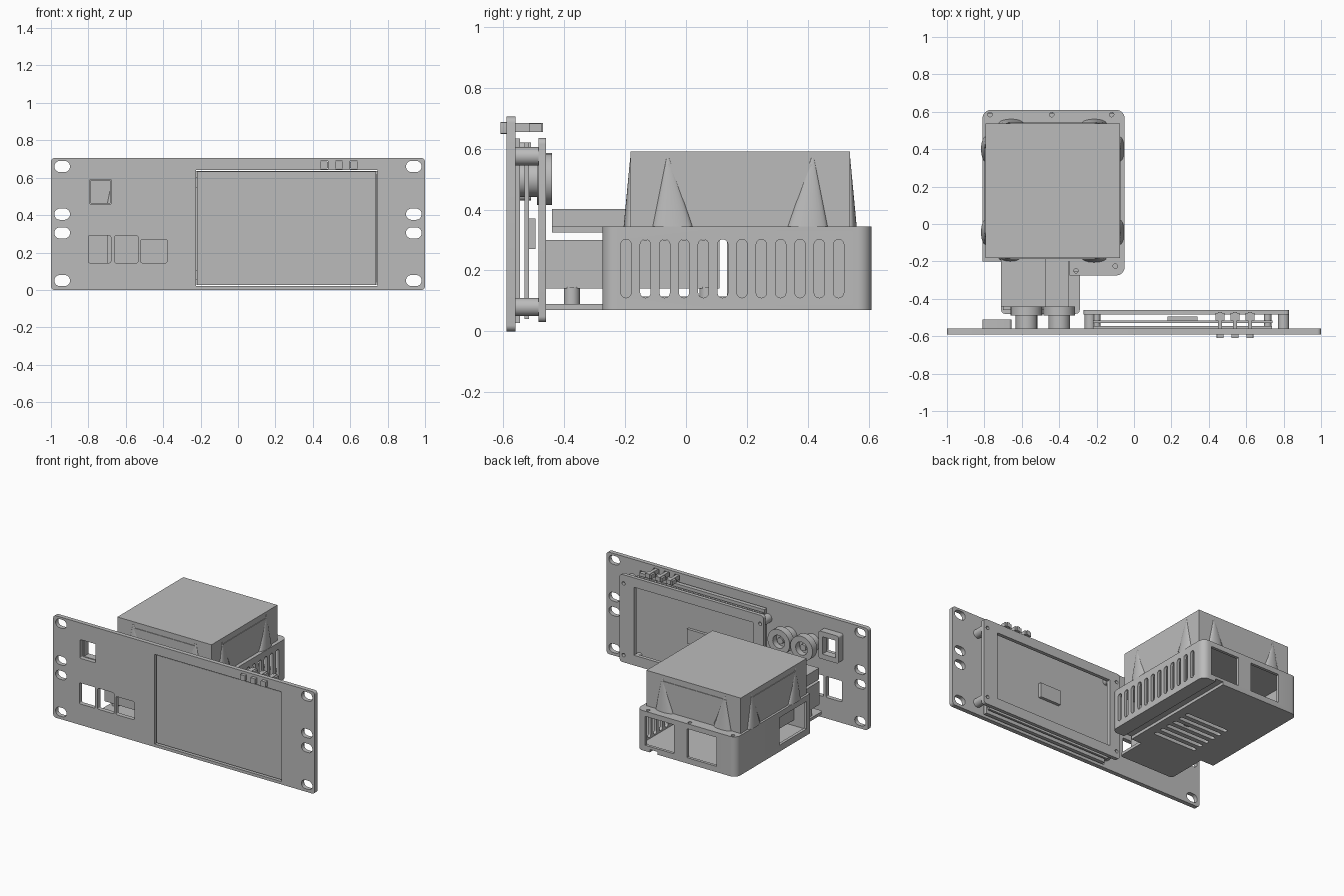
import bpy, bmesh, math
from mathutils import Matrix, Vector

if "Cube" in bpy.data.objects:
    bpy.data.objects.remove(bpy.data.objects["Cube"])

grey = bpy.data.materials.new("plain grey")
grey.use_nodes = True
grey.diffuse_color = (0.5, 0.5, 0.5, 1)
grey.node_tree.nodes["Principled BSDF"].inputs["Base Color"].default_value = (0.5, 0.5, 0.5, 1)


def finish(name, bm, smooth=False):
    bmesh.ops.recalc_face_normals(bm, faces=bm.faces)
    mesh = bpy.data.meshes.new(name)
    bm.to_mesh(mesh)
    bm.free()
    mesh.materials.append(grey)
    ob = bpy.data.objects.new(name, mesh)
    bpy.context.collection.objects.link(ob)
    if smooth:
        shade(ob)
    return ob


def shade(ob):
    bpy.ops.object.select_all(action='DESELECT')
    ob.select_set(True)
    bpy.context.view_layer.objects.active = ob
    bpy.ops.object.shade_smooth_by_angle(angle=math.radians(30))


def extrude(name, points, axis, w0, w1, smooth=False):
    """Extrude a 2D outline along an axis from w0 to w1."""
    place = {'x': lambda u, v, w: (w, u, v),
             'y': lambda u, v, w: (u, w, v),
             'z': lambda u, v, w: (u, v, w)}[axis]
    bm = bmesh.new()
    a = [bm.verts.new(place(u, v, w0)) for u, v in points]
    b = [bm.verts.new(place(u, v, w1)) for u, v in points]
    bm.faces.new(a)
    bm.faces.new(b)
    n = len(points)
    for i in range(n):
        j = (i + 1) % n
        bm.faces.new((a[i], a[j], b[j], b[i]))
    return finish(name, bm, smooth)


def slab(name, axis, u, v, w, r=0.0, steps=6):
    """Rounded rectangle prism; u, v, w are (low, high) ranges."""
    if r == 0:
        pts = [(u[0], v[0]), (u[1], v[0]), (u[1], v[1]), (u[0], v[1])]
    else:
        r = min(r, (u[1] - u[0]) / 2 - 1e-4, (v[1] - v[0]) / 2 - 1e-4)
        corners = [(u[1] - r, v[1] - r), (u[0] + r, v[1] - r),
                   (u[0] + r, v[0] + r), (u[1] - r, v[0] + r)]
        pts = []
        for q, (cu, cv) in enumerate(corners):
            for k in range(steps + 1):
                t = (q + k / steps) * math.pi / 2
                pts.append((cu + r * math.cos(t), cv + r * math.sin(t)))
    return extrude(name, pts, axis, w[0], w[1], r > 0)


def box(name, x, y, z):
    return slab(name, 'z', x, y, z)


def rod(name, axis, cu, cv, r, w):
    pts = [(cu + r * math.cos(i * math.tau / 24), cv + r * math.sin(i * math.tau / 24))
           for i in range(24)]
    return extrude(name, pts, axis, w[0], w[1], True)


def cut(target, cutters):
    bpy.context.view_layer.objects.active = target
    for c in cutters:
        c.hide_render = True
        m = target.modifiers.new("cut", 'BOOLEAN')
        m.operation = 'DIFFERENCE'
        m.solver = 'EXACT'
        m.object = c
        bpy.ops.object.modifier_apply(modifier=m.name)
    for c in cutters:
        bpy.data.objects.remove(c)
    shade(target)


# Front panel with mounting slots, port openings and screen window
panel = slab("front_panel", 'y', (-1, 1), (0, 0.705), (-0.59, -0.56), 0.02)
through = (-0.7, -0.45)
holes = [slab("slot", 'y', (x - 0.042, x + 0.042), (z - 0.03, z + 0.03), through, 0.03)
         for x in (-0.94, 0.94) for z in (0.05, 0.305, 0.405, 0.66)]
for u, v in (((-0.795, -0.675), (0.46, 0.59)), ((-0.8, -0.68), (0.145, 0.29)),
             ((-0.66, -0.535), (0.145, 0.29)), ((-0.52, -0.38), (0.145, 0.27))):
    holes.append(slab("port", 'y', u, v, through, 0.008))
holes.append(slab("screen_window", 'y', (-0.225, 0.745), (0.02, 0.64), through))
holes += [slab("button_hole", 'y', (x - 0.02, x + 0.02), (0.647, 0.688), through)
          for x in (0.46, 0.54, 0.62)]
cut(panel, holes)

# Jack holder behind the upper opening
holder = slab("jack_holder", 'y', (-0.81, -0.655), (0.43, 0.62), (-0.56, -0.51), 0.015)
cut(holder, [slab("jack_hole", 'y', (-0.785, -0.685), (0.465, 0.585), through)])

# Push buttons
for i, x in enumerate((0.46, 0.54, 0.62)):
    slab("button_cap_%d" % i, 'y', (x - 0.019, x + 0.019), (0.649, 0.687), (-0.61, -0.585), 0.004)
    box("button_stem_%d" % i, (x - 0.011, x + 0.011), (-0.585, -0.47), (0.655, 0.685))
    box("button_guide_%d" % i, (x - 0.025, x + 0.025), (-0.515, -0.475), (0.655, 0.682))

# Screen, driver board and rear frame
box("screen", (-0.218, 0.738), (-0.58, -0.545), (0.027, 0.633))
box("screen_board", (-0.22, 0.74), (-0.53, -0.515), (0.04, 0.62))
box("board_chip", (0.18, 0.34), (-0.515, -0.495), (0.27, 0.37))
frame = slab("screen_frame", 'y', (-0.27, 0.83), (0.03, 0.635), (-0.485, -0.46), 0.02)
rim = [slab("frame_window", 'y', (-0.19, 0.72), (0.1, 0.57), through)]
rim += [rod("frame_hole", 'y', x, z, 0.012, through) for x in (-0.245, 0.8) for z in (0.08, 0.575)]
cut(frame, rim)
for x in (-0.235, 0.8):
    for z in (0.08, 0.575):
        rod("frame_standoff", 'y', x, z, 0.03, (-0.56, -0.485))
for x in (-0.2, 0.715):
    for z in (0.08, 0.58):
        rod("board_spacer", 'y', x, z, 0.02, (-0.545, -0.485))

# Round sockets on the back of the panel
for x in (-0.575, -0.4):
    rod("socket_stem", 'y', x, 0.5, 0.058, (-0.56, -0.485))
    ring = rod("socket_ring", 'y', x, 0.5, 0.085, (-0.49, -0.44))
    cut(ring, [rod("socket_bore", 'y', x, 0.5, 0.045, (-0.48, -0.4))])
    rod("socket_pin", 'y', x, 0.5, 0.022, (-0.48, -0.455))

# Vented case
case = slab("vented_case", 'z', (-0.81, -0.05), (-0.275, 0.61), (0.07, 0.345), 0.045)
cutters = [box("front_notch", (-0.95, -0.345), (-0.4, -0.2), (0, 0.5)),
           box("cavity", (-0.79, -0.07), (-0.18, 0.59), (0.1, 0.325)),
           box("front_cavity", (-0.325, -0.07), (-0.25, -0.17), (0.1, 0.325)),
           box("side_window", (-0.9, -0.75), (-0.16, 0.135), (0.115, 0.305)),
           box("cable_groove", (-0.21, -0.15), (-0.4, 0.7), (0, 0.09))]
cutters += [slab("wall_vent", 'x', (y - 0.017, y + 0.017), (0.11, 0.302), (-0.12, 0.05), 0.017)
            for y in [-0.197 + 0.0635 * i for i in range(12)]]
cutters += [slab("floor_vent", 'z', (-0.6, -0.27), (y - 0.014, y + 0.014), (0, 0.13), 0.014)
            for y in [-0.12 + 0.06 * i for i in range(6)]]
cutters += [box("back_window", x, (0.55, 0.7), (0.11, 0.31))
            for x in ((-0.66, -0.435), (-0.335, -0.115))]
cutters += [rod("screw_hole", 'z', x, y, 0.012, (0.3, 0.4))
            for x, y in ((-0.77, 0.585), (-0.44, 0.585), (-0.12, 0.585), (-0.1, -0.225), (-0.31, -0.25))]
cut(case, cutters)

# Tray, ports and cover between case and panel
slab("tray_floor", 'z', (-0.71, -0.29), (-0.48, -0.19), (0.07, 0.09), 0.02)
box("port_block", (-0.7, -0.36), (-0.46, 0.11), (0.14, 0.3))
box("tray_cover", (-0.71, -0.35), (-0.44, -0.19), (0.325, 0.345))
box("cover_block", (-0.71, -0.47), (-0.44, -0.18), (0.345, 0.402))
for x in (-0.67, -0.38):
    for y in (-0.375, 0.07):
        rod("board_standoff", 'z', x, y, 0.026, (0.085, 0.145))

# Upper housing with tapered buttresses on each side
cx, cy, half = -0.435, 0.178, 0.36
box("upper_housing", (cx - half, cx + half), (cy - half, cy + half), (0.345, 0.59))
for i in range(4):
    turn = Matrix.Translation((cx, cy, 0)) @ Matrix.Rotation(i * math.pi / 2, 4, 'Z')
    plate = extrude("side_plate", [(-0.157, 0.36), (0.157, 0.36), (0.238, 0.55), (-0.238, 0.55)],
                    'x', half - 0.01, half + 0.004)
    plate.data.transform(turn)
    for s in (-1, 1):
        bm = bmesh.new()
        bmesh.ops.create_cone(bm, cap_ends=True, segments=24, radius1=0.065, radius2=0.004, depth=0.225)
        for v in bm.verts:
            up = (v.co.z + 0.1125) / 0.225
            v.co = turn @ Vector((half + v.co.x * 0.35, s * (0.222 + 0.016 * up) + v.co.y, v.co.z + 0.4575))
        finish("buttress", bm, True)
